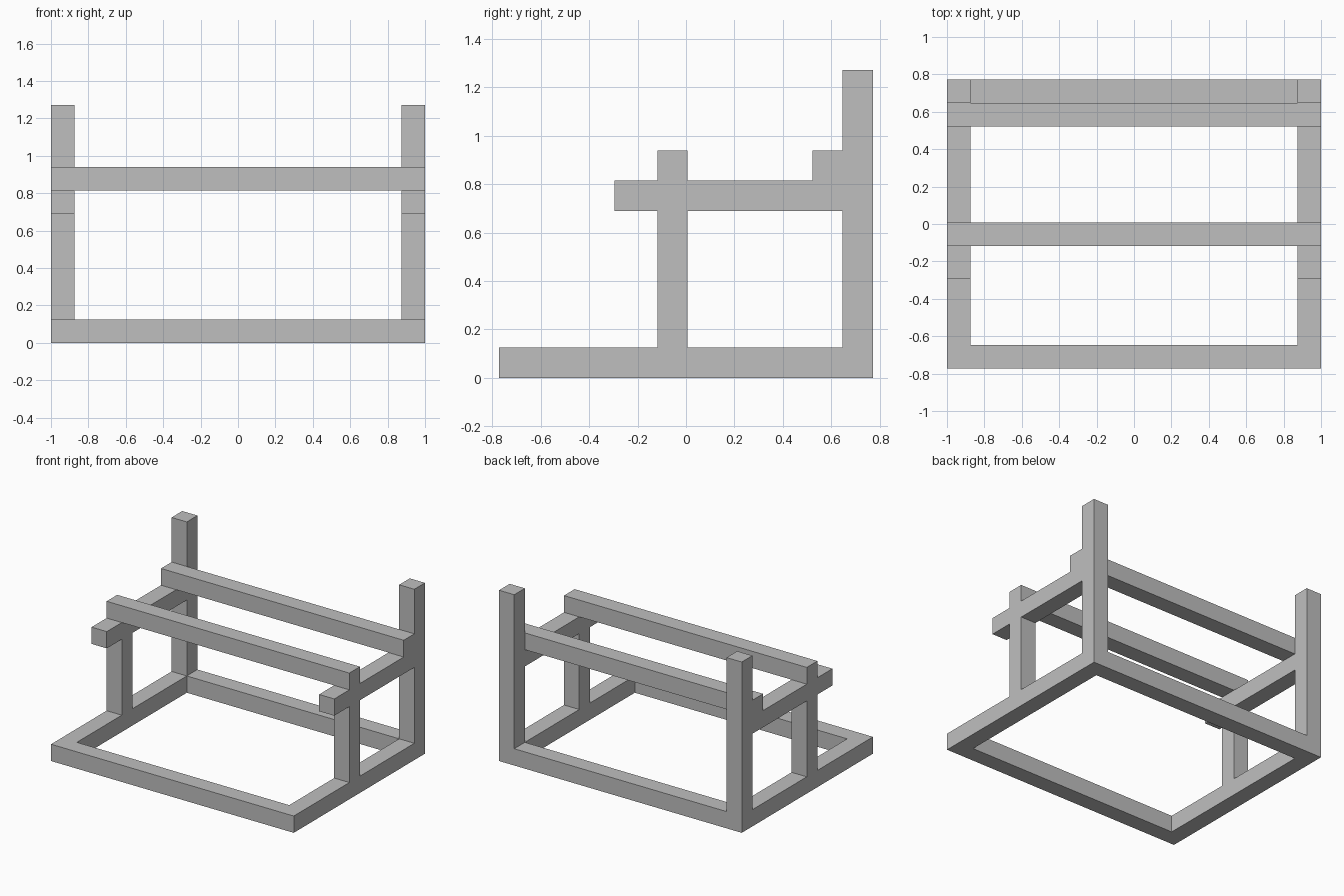
import bpy
import bmesh
from mathutils import Vector

cube = bpy.data.objects.get("Cube")
if cube:
    bpy.data.objects.remove(cube, do_unlink=True)

# Single plain grey finish
grey = bpy.data.materials.new("plain_grey")
grey.use_nodes = True
colour = (0.52, 0.52, 0.52, 1)
grey.diffuse_color = colour
grey.node_tree.nodes["Principled BSDF"].inputs["Base Color"].default_value = colour

T = 0.125            # square beam thickness
BACK = 0.772         # half depth of the base
POST = BACK - T      # front face of the rear posts
LEG = -0.118         # front face of the front legs
ARM = 0.69           # underside of the side arms


def beam(name, x, y, z):
    """Square-cut beam spanning the given (min, max) ranges."""
    low, high = Vector((x[0], y[0], z[0])), Vector((x[1], y[1], z[1]))
    bm = bmesh.new()
    bmesh.ops.create_cube(bm, size=1)
    bmesh.ops.scale(bm, vec=high - low, verts=bm.verts)
    bmesh.ops.translate(bm, vec=(low + high) / 2, verts=bm.verts)
    mesh = bpy.data.meshes.new(name)
    bm.to_mesh(mesh)
    bm.free()
    mesh.materials.append(grey)
    obj = bpy.data.objects.new(name, mesh)
    bpy.context.collection.objects.link(obj)


# Full-width beams: base front and back, then the two seat crossbars
inner = (T - 1, 1 - T)
beam("base_front_rail", (-1, 1), (-BACK, T - BACK), (0, T))
beam("base_back_rail", inner, (POST, BACK), (0, T))
for name, y in (("front_crossbar", LEG), ("rear_crossbar", POST - T)):
    beam(name, (-1, 1), (y, y + T), (ARM + T, ARM + 2 * T))

# Side frames, repeated left and right
for side, x in (("left", (1 - T, 1)), ("right", (-1, T - 1))):
    beam(side + "_base_rail", x, (T - BACK, POST), (0, T))
    beam(side + "_rear_post", x, (POST, BACK), (0, 1.272))
    beam(side + "_front_leg", x, (LEG, LEG + T), (T, ARM))
    beam(side + "_arm", x, (-0.295, POST), (ARM, ARM + T))
